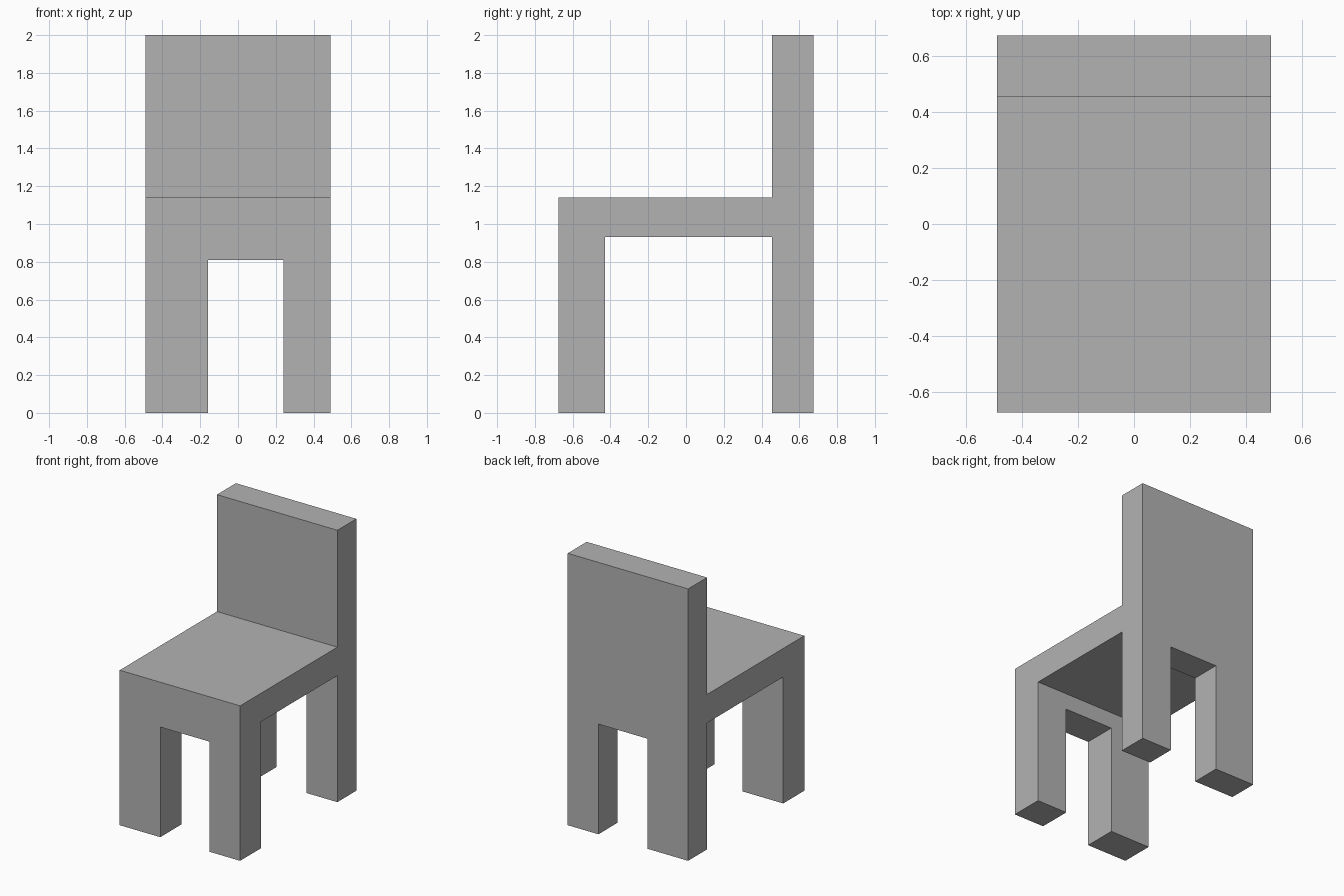
import bpy
import bmesh
from mathutils import Vector

cube = bpy.data.objects.get("Cube")
if cube:
    bpy.data.objects.remove(cube, do_unlink=True)

HALF_WIDTH = 0.49
FRONT, BACK = -0.675, 0.675
FRONT_LEG_BACK, BACKREST_FRONT = -0.43, 0.455
SEAT_BOTTOM, SEAT_TOP, TOP = 0.93, 1.14, 2.0
GAP_LEFT, GAP_RIGHT, GAP_TOP = -0.16, 0.24, 0.81

# Single flat grey
grey = bpy.data.materials.new("plain_grey")
grey.use_nodes = True
colour = (0.45, 0.45, 0.45, 1)
grey.diffuse_color = colour
grey.node_tree.nodes["Principled BSDF"].inputs["Base Color"].default_value = colour


def extrude_profile(name, points, offset):
    """Make a solid by sweeping a closed outline along an offset."""
    bm = bmesh.new()
    face = bm.faces.new([bm.verts.new(p) for p in points])
    swept = bmesh.ops.extrude_face_region(bm, geom=[face], use_keep_orig=True)
    verts = [v for v in swept["geom"] if isinstance(v, bmesh.types.BMVert)]
    bmesh.ops.translate(bm, verts=verts, vec=Vector(offset))
    bmesh.ops.recalc_face_normals(bm, faces=bm.faces)
    mesh = bpy.data.meshes.new(name)
    bm.to_mesh(mesh)
    bm.free()
    mesh.materials.append(grey)
    obj = bpy.data.objects.new(name, mesh)
    bpy.context.collection.objects.link(obj)
    return obj


# Seat, backrest and legs swept from the side outline
side = [(FRONT, 0), (FRONT_LEG_BACK, 0), (FRONT_LEG_BACK, SEAT_BOTTOM),
        (BACKREST_FRONT, SEAT_BOTTOM), (BACKREST_FRONT, 0), (BACK, 0),
        (BACK, TOP), (BACKREST_FRONT, TOP), (BACKREST_FRONT, SEAT_TOP),
        (FRONT, SEAT_TOP)]
chair = extrude_profile("chair_frame", [(-HALF_WIDTH, y, z) for y, z in side],
                        (2 * HALF_WIDTH, 0, 0))

# Off-centre gap between the left and right legs, front to back
gap = [(GAP_LEFT, -0.2), (GAP_RIGHT, -0.2), (GAP_RIGHT, GAP_TOP), (GAP_LEFT, GAP_TOP)]
cutter = extrude_profile("leg_gap_cutter", [(x, -1, z) for x, z in gap], (0, 2, 0))
cutter.hide_render = True

cut = chair.modifiers.new("leg_gap", "BOOLEAN")
cut.operation = "DIFFERENCE"
cut.solver = "EXACT"
cut.object = cutter
bpy.context.view_layer.objects.active = chair
bpy.ops.object.modifier_apply(modifier=cut.name)
bpy.data.objects.remove(cutter, do_unlink=True)
